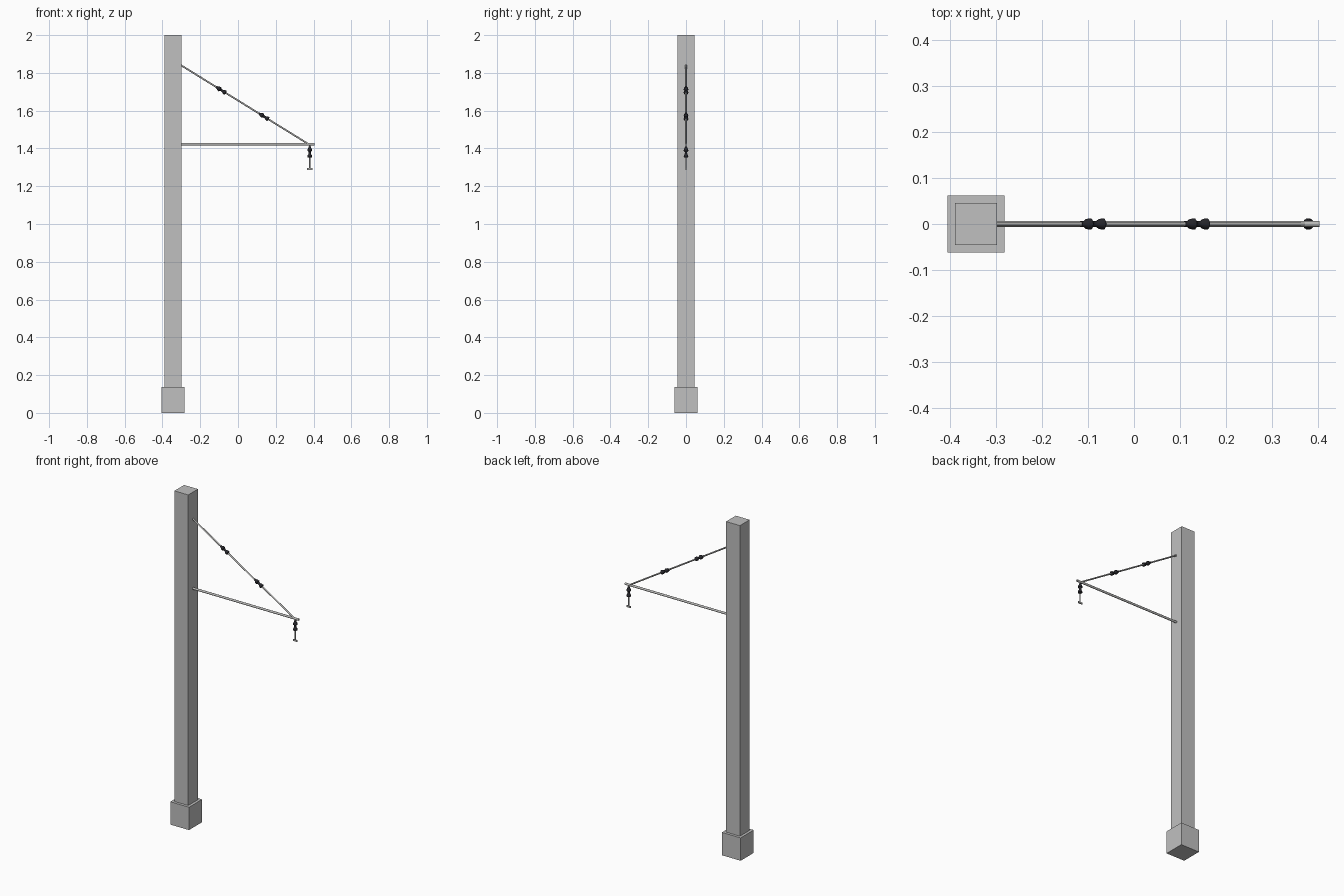
import bpy, bmesh, math
from mathutils import Vector

cube = bpy.data.objects.get("Cube")
if cube:
    bpy.data.objects.remove(cube, do_unlink=True)


def material(name, color):
    m = bpy.data.materials.new(name)
    m.use_nodes = True
    m.diffuse_color = (*color, 1)
    m.node_tree.nodes["Principled BSDF"].inputs["Base Color"].default_value = (*color, 1)
    return m


concrete = material("concrete grey", (0.53, 0.53, 0.53))
steel = material("steel grey", (0.5, 0.5, 0.49))
ceramic = material("dark ceramic", (0.02, 0.02, 0.025))


def finish(name, bm, mat, smooth):
    bmesh.ops.recalc_face_normals(bm, faces=bm.faces)
    mesh = bpy.data.meshes.new(name)
    bm.to_mesh(mesh)
    bm.free()
    mesh.materials.append(mat)
    ob = bpy.data.objects.new(name, mesh)
    bpy.context.collection.objects.link(ob)
    if smooth:
        bpy.ops.object.select_all(action="DESELECT")
        ob.select_set(True)
        bpy.context.view_layer.objects.active = ob
        bpy.ops.object.shade_smooth_by_angle(angle=math.radians(40))
    return ob


def box(name, size, center, mat):
    bm = bmesh.new()
    bmesh.ops.create_cube(bm, size=1)
    bmesh.ops.scale(bm, vec=size, verts=bm.verts)
    bmesh.ops.translate(bm, vec=center, verts=bm.verts)
    return finish(name, bm, mat, False)


def lathe(name, start, axis, profile, mat, sides=16):
    """Turn (distance along axis, radius) points into a capped solid."""
    bm = bmesh.new()
    turn = Vector(axis).to_track_quat("Z", "Y")
    rings = []
    for d, r in profile:
        rings.append([bm.verts.new(Vector(start) + turn @ Vector((
            r * math.cos(math.tau * i / sides), r * math.sin(math.tau * i / sides), d)))
            for i in range(sides)])
    for a, b in zip(rings, rings[1:]):
        for i in range(sides):
            j = (i + 1) % sides
            bm.faces.new((a[i], a[j], b[j], b[i]))
    bm.faces.new(rings[0][::-1])
    bm.faces.new(rings[-1])
    return finish(name, bm, mat, True)


def rod(name, a, b, radius, mat):
    a, b = Vector(a), Vector(b)
    return lathe(name, a, b - a, [(0, radius), ((b - a).length, radius)], mat)


def insulator(name, center, axis):
    # Two bell-shaped sheds joined by a narrow neck
    bell = [(0, 0.006), (0.008, 0.007), (0.014, 0.011), (0.024, 0.0125), (0.027, 0.008)]
    profile = [(d + shift, r) for shift in (0, 0.033) for d, r in bell]
    axis = Vector(axis).normalized()
    return lathe(name, Vector(center) - axis * 0.03, axis, profile, ceramic)


# Concrete mast on its footing
MAST_X = -0.344
box("footing", (0.124, 0.124, 0.137), (MAST_X, 0, 0.0685), concrete)
box("mast", (0.092, 0.092, 1.863), (MAST_X, 0, 1.0685), concrete)

# Horizontal arm and sloping stay
ARM_Z = 1.422
rod("arm", (-0.31, 0, ARM_Z), (0.404, 0, ARM_Z), 0.0065, steel)
top, tip = Vector((-0.304, 0, 1.842)), Vector((0.375, 0, ARM_Z))
rod("stay", top, tip, 0.0045, steel)
for side, x in (("inner", -0.09), ("outer", 0.136)):
    t = (x - top.x) / (tip.x - top.x)
    insulator(side + "_stay_insulator", top.lerp(tip, t), tip - top)

# Hanging insulator, drop rod and wire clamp
DROP_X = 0.38
rod("drop_rod", (DROP_X, 0, 1.288), (DROP_X, 0, ARM_Z), 0.003, steel)
insulator("hanging_insulator", (DROP_X, 0, 1.381), (0, 0, -1))
box("wire_clamp", (0.028, 0.007, 0.009), (DROP_X, 0, 1.291), steel)
